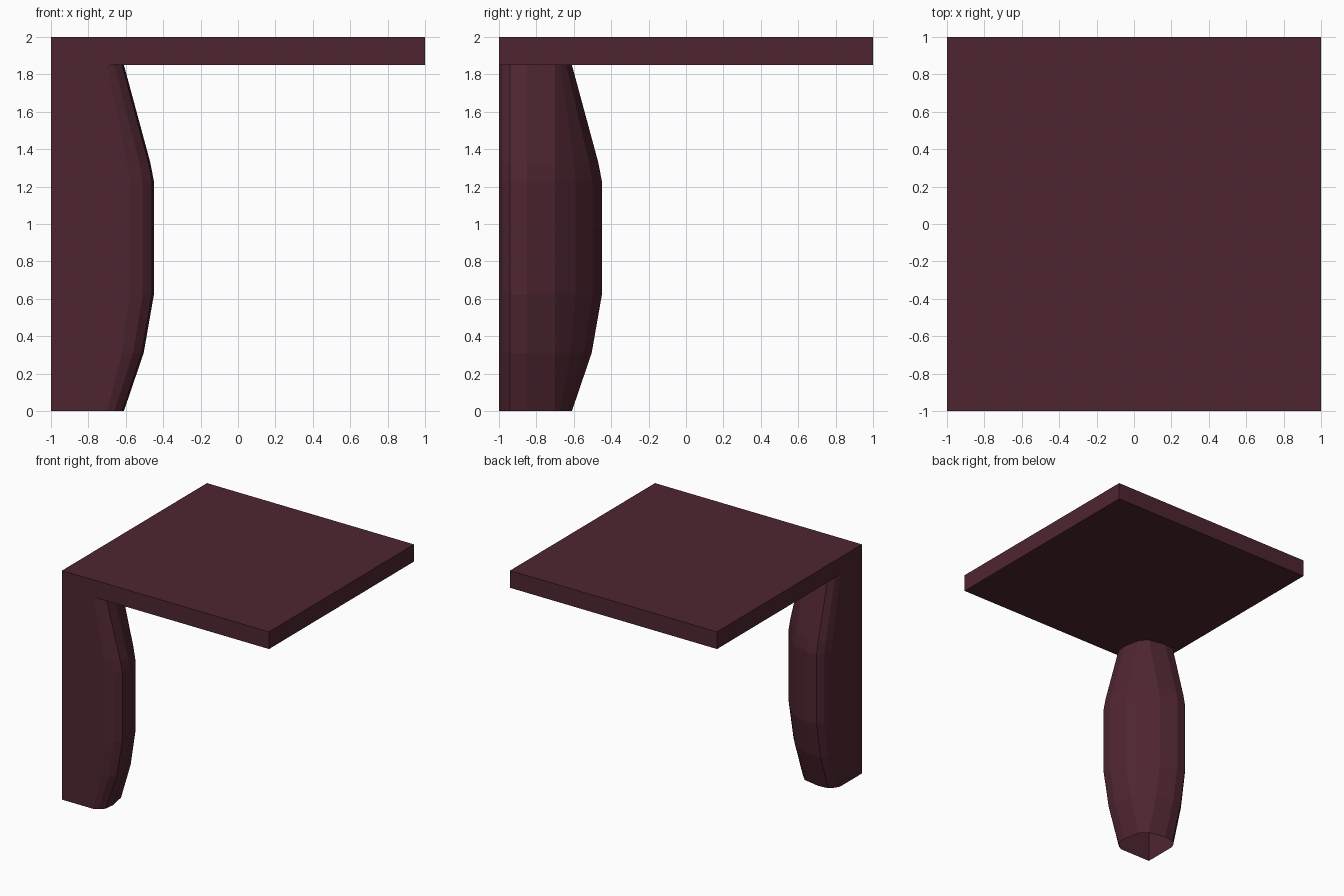
import bpy, bmesh

if "Cube" in bpy.data.objects:
    bpy.data.objects.remove(bpy.data.objects["Cube"])

wood = bpy.data.materials.new("dark_wine")
wood.diffuse_color = (0.076, 0.0185, 0.030, 1)
wood.use_nodes = True
wood.node_tree.nodes["Principled BSDF"].inputs["Base Color"].default_value = wood.diffuse_color


def make(name, bm):
    mesh = bpy.data.meshes.new(name)
    bmesh.ops.recalc_face_normals(bm, faces=bm.faces[:])
    bm.to_mesh(mesh)
    bm.free()
    mesh.materials.append(wood)
    obj = bpy.data.objects.new(name, mesh)
    bpy.context.collection.objects.link(obj)
    return obj


# Table slab
bm = bmesh.new()
bmesh.ops.create_cube(bm, size=1)
for v in bm.verts:
    v.co.x *= 2
    v.co.y *= 2
    v.co.z = 1.925 + v.co.z * 0.15
make("table_slab", bm)

# Corner leg: half outline as (slim x, bulged x, slim y, bulged y)
HALF = [(-0.70, -0.58, -1.00, -1.00), (-0.66, -0.51, -0.98, -0.98),
        (-0.62, -0.46, -0.94, -0.94), (-0.61, -0.45, -0.85, -0.85),
        (-0.64, -0.50, -0.70, -0.70)]
LEVELS = [(0, 0), (0.31, 0.66), (0.62, 1), (1.23, 1), (1.33, 0.88), (1.85, 0)]


def outline(t):
    half = [(a + (b - a) * t, c + (d - c) * t) for a, b, c, d in HALF]
    diag = -0.67 + 0.08 * t
    return [(-1, -1)] + half + [(diag, diag)] + [(y, x) for x, y in reversed(half)]


bm = bmesh.new()
rings = [[bm.verts.new((x, y, z)) for x, y in outline(t)] for z, t in LEVELS]
n = len(rings[0])
for low, high in zip(rings, rings[1:]):
    for i in range(n):
        j = (i + 1) % n
        bm.faces.new((low[i], low[j], high[j], high[i]))
# Hollow leg: open at the foot
make("corner_leg", bm)
